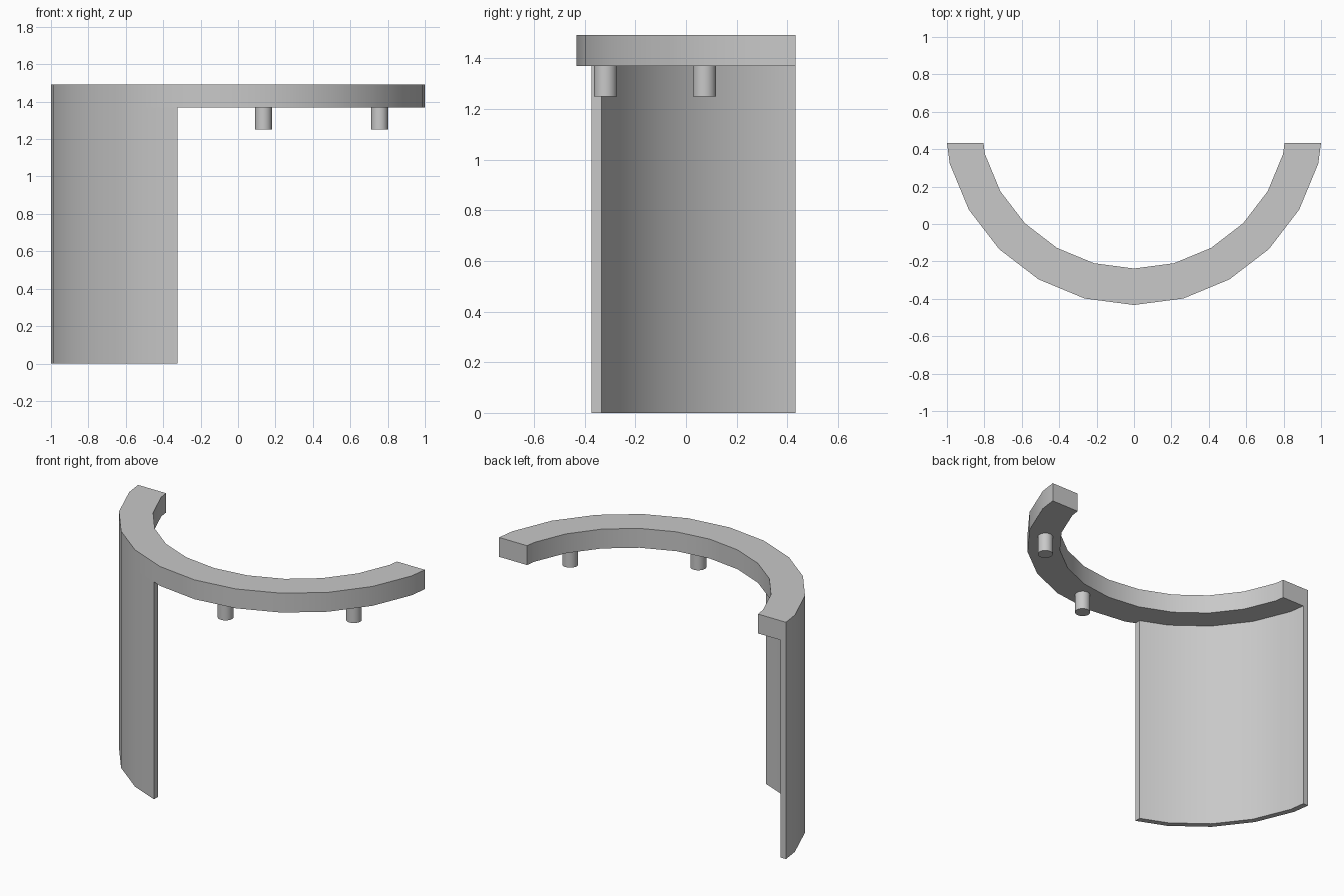
import bpy, bmesh, math
from mathutils import Vector

cube = bpy.data.objects.get("Cube")
if cube:
    bpy.data.objects.remove(cube, do_unlink=True)

# One plain grey material
GREY = (0.58, 0.58, 0.58, 1.0)
mat = bpy.data.materials.new("plain grey")
mat.use_nodes = True
mat.diffuse_color = GREY
mat.node_tree.nodes["Principled BSDF"].inputs["Base Color"].default_value = GREY

CENTRE_Y = 0.587      # centre of the arc
OUTER = 1.02          # outer radius of the arc
STEP = 15             # degrees per facet
BACK_Y = 0.433        # flat back ends
RIM_BOTTOM, RIM_TOP = 1.37, 1.492


def finish(obj):
    """Assign the material and smooth the curved faces."""
    obj.data.materials.clear()
    obj.data.materials.append(mat)
    bpy.ops.object.select_all(action='DESELECT')
    obj.select_set(True)
    bpy.context.view_layer.objects.active = obj
    bpy.ops.object.shade_smooth_by_angle(angle=math.radians(30))


def arc_wall(name, inner, start, end, z0, z1, cuts):
    """Curved bar swept about the arc centre, trimmed flat by (point, normal) cuts."""
    bm = bmesh.new()
    sections = []
    for deg in range(start, end + 1, STEP):
        a = math.radians(deg)
        sections.append([
            bm.verts.new((r * math.sin(a), CENTRE_Y - r * math.cos(a), z))
            for r, z in ((OUTER, z0), (OUTER, z1), (inner, z1), (inner, z0))])
    for s, t in zip(sections, sections[1:]):
        for i in range(4):
            j = (i + 1) % 4
            bm.faces.new((s[i], t[i], t[j], s[j]))
    for point, normal in cuts:
        geom = bm.verts[:] + bm.edges[:] + bm.faces[:]
        cut = bmesh.ops.bisect_plane(bm, geom=geom, plane_co=Vector(point),
                                     plane_no=Vector(normal), clear_outer=True)
        edges = [e for e in cut["geom_cut"] if isinstance(e, bmesh.types.BMEdge)]
        bmesh.ops.edgeloop_fill(bm, edges=edges)
    bmesh.ops.recalc_face_normals(bm, faces=bm.faces[:])
    mesh = bpy.data.meshes.new(name)
    bm.to_mesh(mesh)
    bm.free()
    obj = bpy.data.objects.new(name, mesh)
    bpy.context.collection.objects.link(obj)
    finish(obj)


back_cut = ((0, BACK_Y, 0), (0, 1, 0))

# Thick half-ring on top
arc_wall("curved_rim", 0.825, -90, 90, RIM_BOTTOM, RIM_TOP, [back_cut])

# Thin curved panel hanging under the right part of the rim
arc_wall("curved_panel", 0.983, -90, 0, 0.0, RIM_BOTTOM,
         [back_cut, ((-0.324, 0, 0), (1, 0, 0))])

# Two round pegs under the rim
PEG_BOTTOM = 1.25
for name, x, y in (("front_peg", 0.136, -0.318), ("side_peg", 0.756, 0.073)):
    bpy.ops.mesh.primitive_cylinder_add(
        vertices=32, radius=0.0455, depth=RIM_BOTTOM - PEG_BOTTOM,
        location=(x, y, (RIM_BOTTOM + PEG_BOTTOM) / 2))
    peg = bpy.context.object
    peg.name = name
    finish(peg)
